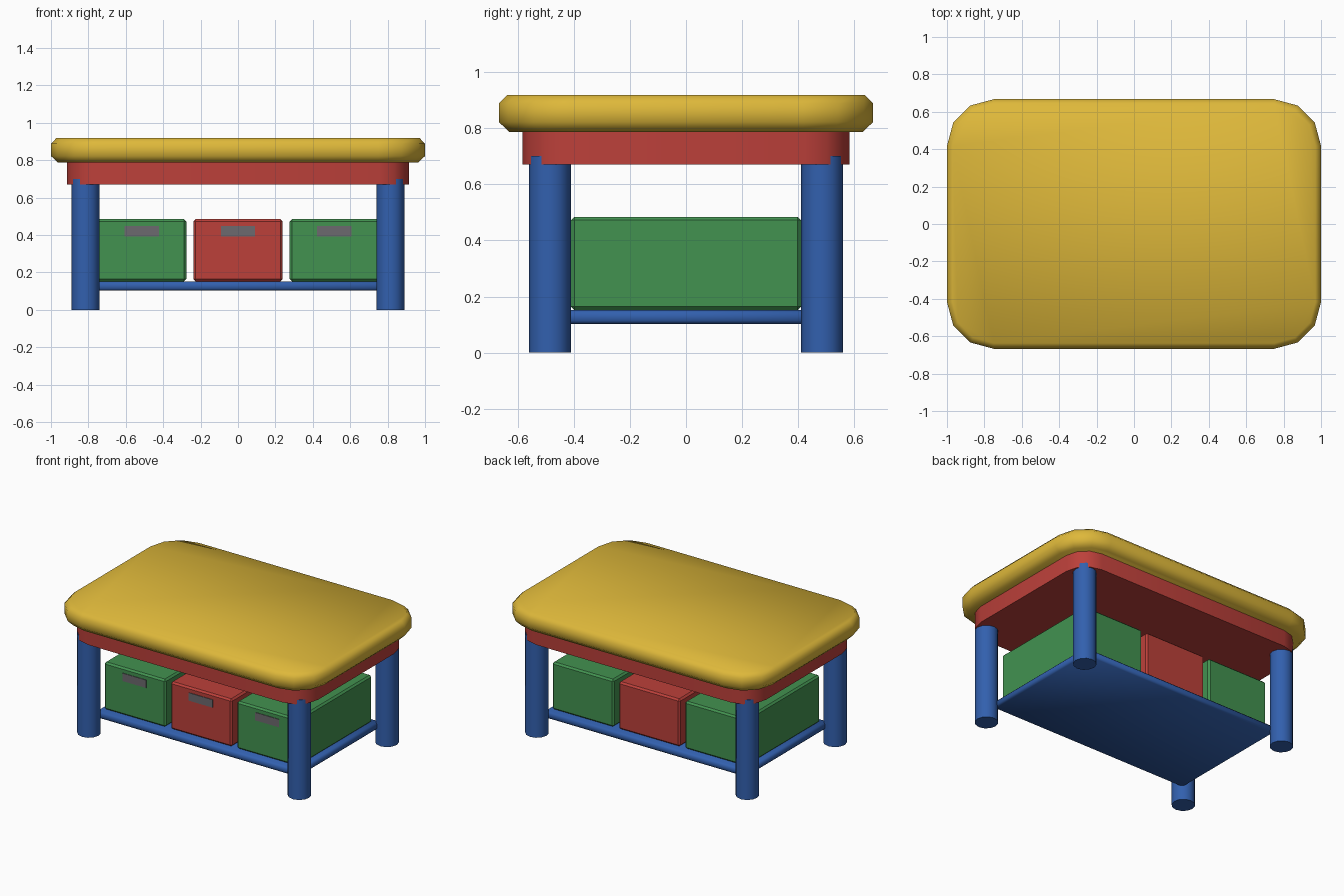
import bpy, bmesh, math
from mathutils import Matrix

if "Cube" in bpy.data.objects:
    bpy.data.objects.remove(bpy.data.objects["Cube"])


def material(name, rgb):
    m = bpy.data.materials.new(name)
    lin = [((c / 255 + 0.055) / 1.055) ** 2.4 for c in rgb]
    m.diffuse_color = (*lin, 1)
    m.use_nodes = True
    m.node_tree.nodes["Principled BSDF"].inputs["Base Color"].default_value = m.diffuse_color
    return m


YELLOW = material("yellow", (222, 184, 58))
RED = material("red", (188, 64, 58))
GREEN = material("green", (66, 146, 80))
BLUE = material("blue", (50, 96, 174))
GREY = material("grey", (108, 106, 110))


def finish(name, bm, mat, angle=30):
    bmesh.ops.recalc_face_normals(bm, faces=bm.faces)
    me = bpy.data.meshes.new(name)
    bm.to_mesh(me)
    bm.free()
    me.materials.append(mat)
    me.shade_smooth()
    me.set_sharp_from_angle(angle=math.radians(angle))
    ob = bpy.data.objects.new(name, me)
    bpy.context.collection.objects.link(ob)
    return ob


def rounded_slab(name, hx, hy, radius, profile, mat, angle):
    """Stack of rounded rectangles; profile holds (inset, z)."""
    bm = bmesh.new()
    rings = []
    for inset, z in profile:
        ring = []
        for q, (sx, sy) in enumerate([(1, 1), (-1, 1), (-1, -1), (1, -1)]):
            for i in range(4):
                a = math.radians(90 * q + 30 * i)
                r = radius - inset
                ring.append(bm.verts.new((sx * (hx - radius) + r * math.cos(a),
                                          sy * (hy - radius) + r * math.sin(a), z)))
        rings.append(ring)
    n = len(rings[0])
    for lo, hi in zip(rings, rings[1:]):
        for i in range(n):
            j = (i + 1) % n
            bm.faces.new((lo[i], lo[j], hi[j], hi[i]))
    bm.faces.new(rings[0][::-1])
    bm.faces.new(rings[-1])
    return finish(name, bm, mat, angle)


def box(name, center, size, mat, bevel=0, angle=30):
    bm = bmesh.new()
    bmesh.ops.create_cube(bm, size=1, matrix=Matrix.Translation(center) @ Matrix.Diagonal((*size, 1)))
    if bevel:
        bmesh.ops.bevel(bm, geom=bm.edges[:], offset=bevel, segments=1, affect='EDGES')
    return finish(name, bm, mat, angle)


# table top with chamfered, softly shaded rim
rounded_slab("table_top", 1.0, 0.667, 0.25,
             [(0.038, 0.786), (0, 0.822), (0, 0.888), (0.03, 0.919)], YELLOW, 180)

# apron under the top
rounded_slab("apron", 0.915, 0.583, 0.16, [(0, 0.67), (0, 0.79)], RED, 40)

# four round legs
for fy, depth in ((-1, "front"), (1, "back")):
    for fx, side in ((-1, "left"), (1, "right")):
        bm = bmesh.new()
        bmesh.ops.create_cone(bm, cap_ends=True, segments=12, radius1=0.075, radius2=0.075,
                              depth=0.70, matrix=Matrix.Translation((fx * 0.815, fy * 0.485, 0.35)))
        finish(f"{depth}_{side}_leg", bm, BLUE, 40)

# lower shelf
box("shelf", (0, 0, 0.127), (1.57, 0.91, 0.05), BLUE, 0.012, 180)

# storage bins with handle plates on the front
for x, side, mat in ((-0.514, "left", GREEN), (0, "middle", RED), (0.514, "right", GREEN)):
    box(f"{side}_bin", (x, 0, 0.318), (0.476, 0.82, 0.332), mat, 0.012)
    box(f"{side}_handle", (x, -0.411, 0.419), (0.184, 0.006, 0.055), GREY)
